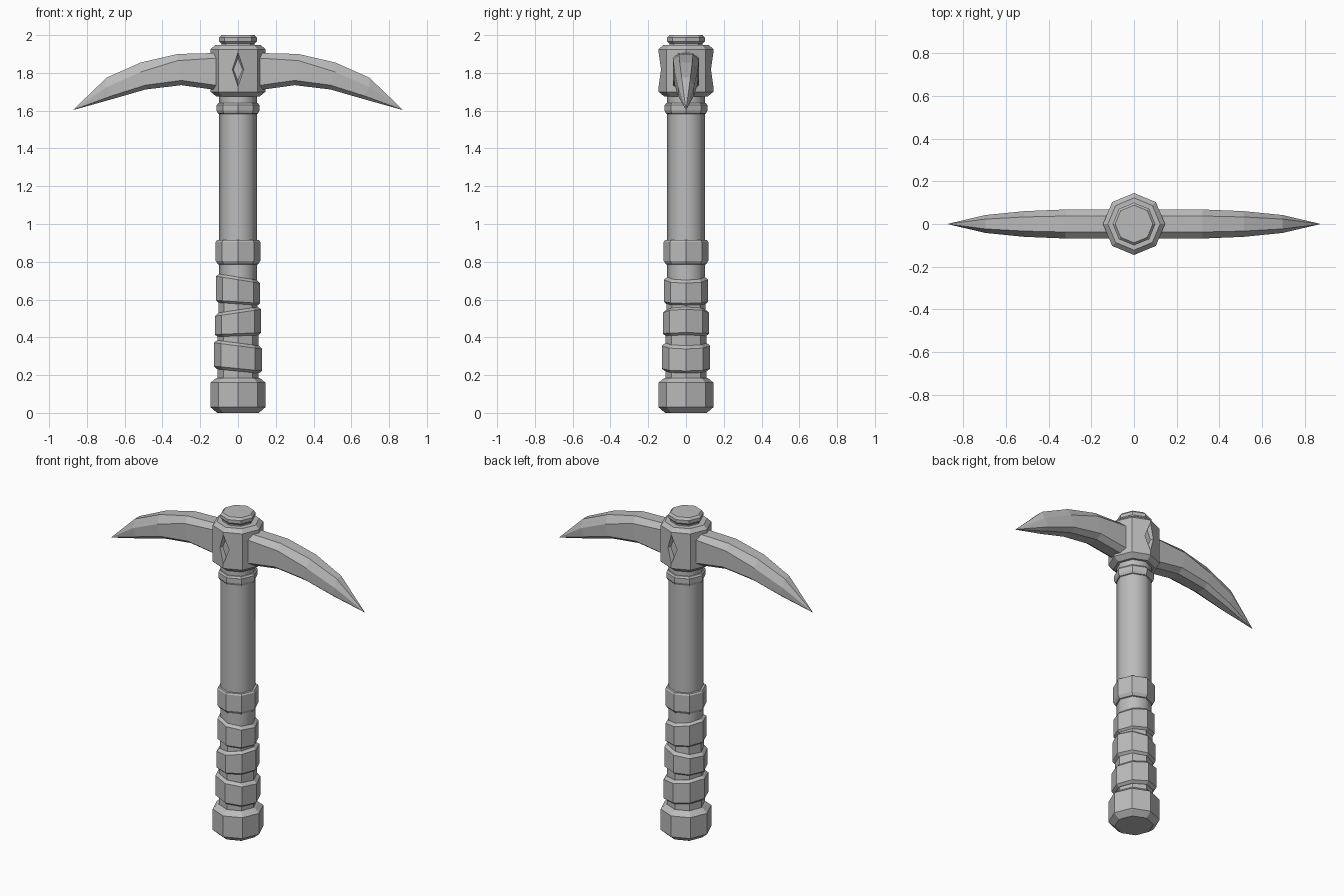
import bpy, bmesh, math
from mathutils import Matrix

if "Cube" in bpy.data.objects:
    bpy.data.objects.remove(bpy.data.objects["Cube"], do_unlink=True)

SIDES = 8
grey = bpy.data.materials.new("plain grey")
grey.use_nodes = True
grey.diffuse_color = (0.5, 0.5, 0.5, 1)
grey.node_tree.nodes["Principled BSDF"].inputs["Base Color"].default_value = (0.5, 0.5, 0.5, 1)


def add_object(name, bm):
    bmesh.ops.recalc_face_normals(bm, faces=bm.faces)
    mesh = bpy.data.meshes.new(name)
    bm.to_mesh(mesh)
    bm.free()
    mesh.materials.append(grey)
    obj = bpy.data.objects.new(name, mesh)
    bpy.context.collection.objects.link(obj)
    return obj


def loft(name, rings):
    """Bridge rings of points and cap both ends."""
    bm = bmesh.new()
    loops = [[bm.verts.new(p) for p in ring] for ring in rings]
    for low, high in zip(loops, loops[1:]):
        count = len(low)
        for i in range(count):
            j = (i + 1) % count
            bm.faces.new((low[i], low[j], high[j], high[i]))
    bm.faces.new(loops[0])
    bm.faces.new(loops[-1])
    return add_object(name, bm)


def turned(name, profile):
    """Eight-sided turned part; each level is radius, height, slope along x."""
    rings = []
    for r, z, slope in profile:
        angles = [math.tau * i / SIDES for i in range(SIDES)]
        rings.append([(r * math.cos(a), r * math.sin(a), z + slope * r * math.cos(a))
                      for a in angles])
    return loft(name, rings)


def level(*pairs):
    return [(r, z, 0) for r, z in pairs]


# Handle
shaft = turned("shaft", level((0.1, 0.1), (0.1, 1.72)))
bpy.context.view_layer.objects.active = shaft
shaft.select_set(True)
bpy.ops.object.shade_smooth_by_angle(angle=math.radians(50))
shaft.select_set(False)

turned("pommel", level((0.11, 0), (0.145, 0.03), (0.145, 0.16), (0.115, 0.185), (0.1, 0.187)))
turned("grip_core", level((0.108, 0.18), (0.108, 0.4), (0.1, 0.7)))
turned("grip_top_band", level((0.1, 0.785), (0.107, 0.787), (0.118, 0.805),
                              (0.118, 0.905), (0.112, 0.914), (0.1, 0.915)))
turned("neck_band", level((0.1, 1.583), (0.106, 1.585), (0.113, 1.6),
                          (0.113, 1.63), (0.105, 1.64), (0.1, 1.641)))

# Tilted grip wraps: radius, bottom, bottom slope, top, top slope
wraps = [(0.128, 0.235, -0.1, 0.355, -0.13),
         (0.123, 0.42, 0.04, 0.53, 0.15),
         (0.117, 0.588, -0.07, 0.705, -0.16)]
for i, (r, low, low_tilt, high, high_tilt) in enumerate(wraps):
    turned(f"grip_wrap_{i + 1}", [
        (0.095, low - 0.016, low_tilt), (r - 0.017, low - 0.014, low_tilt),
        (r, low, low_tilt), (r, high, high_tilt),
        (r - 0.018, high + 0.015, high_tilt), (0.095, high + 0.016, high_tilt)])

# Head socket and top cap
socket = turned("head_socket", level((0.115, 1.675), (0.145, 1.7), (0.145, 1.925), (0.122, 1.947)))
turned("top_cap", level((0.088, 1.94), (0.088, 1.955), (0.1, 1.967), (0.1, 1.987), (0.088, 2.0)))

# Diamond recesses on the front and back of the socket
bm = bmesh.new()
for side in (-1, 1):
    place = (Matrix.Translation((0, side * 0.16, 1.818))
             @ Matrix.Diagonal((0.4, 1, 1, 1))
             @ Matrix.Rotation(-side * math.pi / 2, 4, 'X'))
    bmesh.ops.create_cone(bm, cap_ends=True, segments=4, radius1=0.06, radius2=0.15,
                          depth=0.09, matrix=place)
cutter = add_object("diamond_cutter", bm)
cutter.hide_render = True
cut = socket.modifiers.new("diamonds", 'BOOLEAN')
cut.operation = 'DIFFERENCE'
cut.solver = 'EXACT'
cut.object = cutter
bpy.context.view_layer.objects.active = socket
bpy.ops.object.modifier_apply(modifier=cut.name)
bpy.data.objects.remove(cutter, do_unlink=True)

# Curved picks: top x, bottom x, top, upper edge, lower edge, bottom, half width
stations = [(0.05, 0.05, 1.907, 1.882, 1.725, 1.7, 0.068),
            (0.32, 0.3, 1.9, 1.865, 1.76, 1.735, 0.068),
            (0.515, 0.49, 1.855, 1.805, 1.735, 1.712, 0.06),
            (0.695, 0.67, 1.775, 1.725, 1.678, 1.66, 0.042),
            (0.87, 0.87, 1.607, 1.606, 1.605, 1.604, 0.001)]
for name, side in (("left_pick", 1), ("right_pick", -1)):
    rings = []
    for xt, xb, top, upper, lower, bottom, w in stations:
        half = [(xt, 0.55 * w, top), (xt, w, upper), (xb, w, lower), (xb, 0.5 * w, bottom)]
        ring = half + [(x, -y, z) for x, y, z in reversed(half)]
        rings.append([(side * x, y, z) for x, y, z in ring])
    loft(name, rings)
